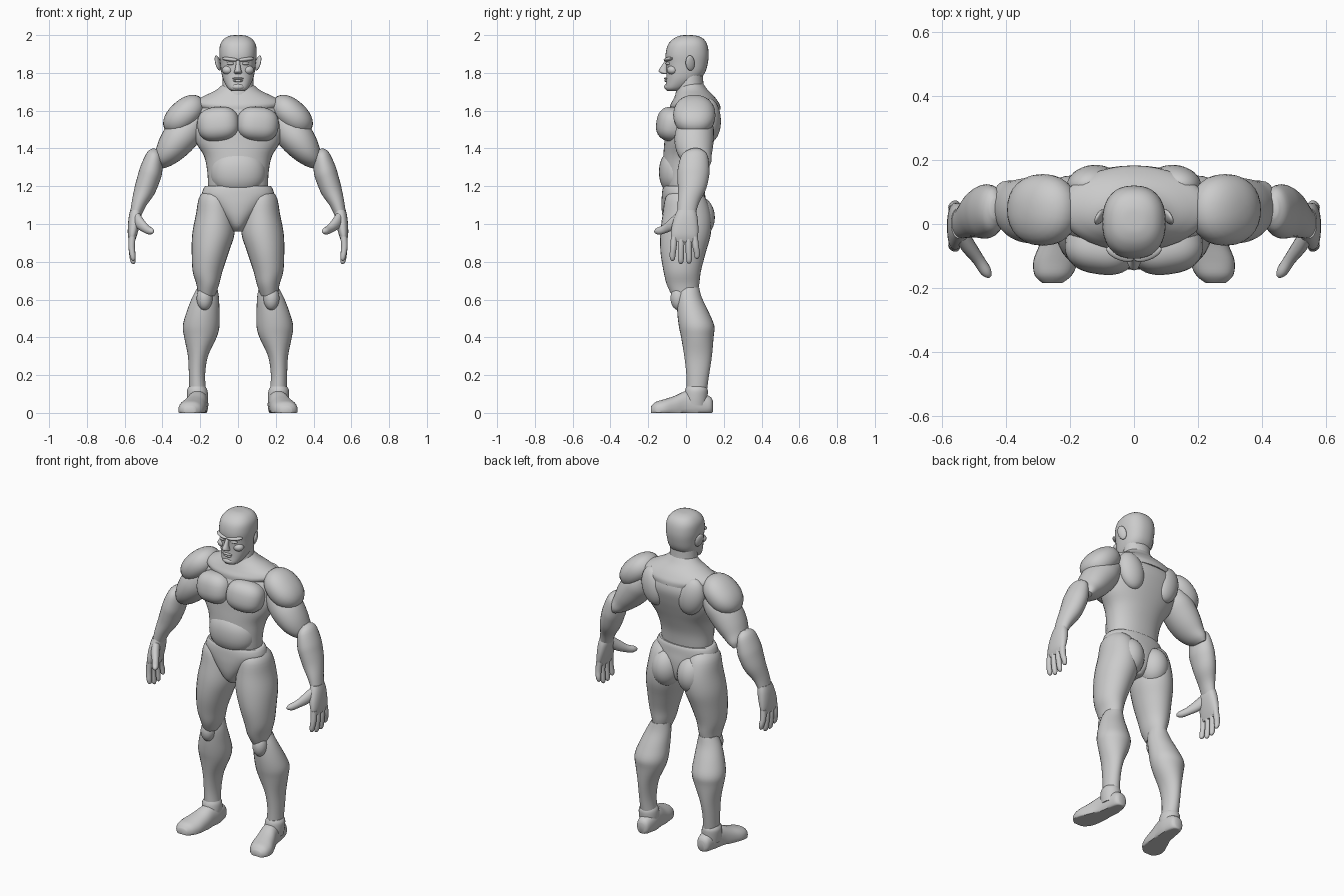
import bpy, bmesh, math
from mathutils import Vector, Matrix

X, Y, Z = Vector((1, 0, 0)), Vector((0, 1, 0)), Vector((0, 0, 1))


def spow(c, e):
    return math.copysign(abs(c) ** e, c)


def finish(name, bm, mirror):
    bmesh.ops.recalc_face_normals(bm, faces=bm.faces)
    me = bpy.data.meshes.new(name)
    bm.to_mesh(me)
    bm.free()
    ob = bpy.data.objects.new(name, me)
    bpy.context.collection.objects.link(ob)
    bpy.ops.object.select_all(action='DESELECT')
    ob.select_set(True)
    bpy.context.view_layer.objects.active = ob
    bpy.ops.object.shade_smooth_by_angle(angle=math.radians(50))
    if mirror:
        ob.modifiers.new("Mirror", 'MIRROR').use_mirror_merge = False
    return ob


def loft(name, rows, u=X, v=Y, mirror=False, power=2.0, seg=28, sub=4, floor=None):
    """Skin rings (x, y, z, ru, rv), smoothly interpolated along the rows."""
    pts = [rows[0]] + list(rows) + [rows[-1]]
    fine = []
    for i in range(1, len(pts) - 2):
        for k in range(sub):
            t = k / sub
            fine.append([0.5 * (2 * b + (c - a) * t + (2 * a - 5 * b + 4 * c - d) * t * t
                                + (3 * b - a - 3 * c + d) * t ** 3)
                         for a, b, c, d in zip(*pts[i - 1:i + 3])])
    fine.append(rows[-1])
    bm = bmesh.new()
    rings = []
    for x, y, z, ru, rv in fine:
        ring = []
        for k in range(seg):
            a = 2 * math.pi * k / seg
            p = (Vector((x, y, z)) + u * (ru * spow(math.cos(a), 2 / power))
                 + v * (rv * spow(math.sin(a), 2 / power)))
            if floor is not None:
                p.z = max(p.z, floor)
            ring.append(bm.verts.new(p))
        rings.append(ring)
    for r, s in zip(rings, rings[1:]):
        for k in range(seg):
            n = (k + 1) % seg
            bm.faces.new((r[k], r[n], s[n], s[k]))
    bm.faces.new(rings[0])
    bm.faces.new(rings[-1])
    return finish(name, bm, mirror)


def blob(name, loc, rad, tilt=(0, 0, 0), mirror=True, e=1.0, seg=28):
    """Ellipsoid; e below 1 makes it boxier, tilt is in degrees."""
    bm = bmesh.new()
    bmesh.ops.create_uvsphere(bm, u_segments=seg, v_segments=seg // 2, radius=1)
    m = Matrix.Translation(loc)
    for ax, ang in zip('ZYX', reversed(tilt)):
        m = m @ Matrix.Rotation(math.radians(ang), 4, ax)
    for w in bm.verts:
        w.co = m @ Vector([spow(c, e) * r for c, r in zip(w.co, rad)])
    return finish(name, bm, mirror)


def body(name, rows, **kw):
    """Centred loft from rows (z, half width, front y, back y)."""
    return loft(name, [(0, (f + b) / 2, z, rx, (b - f) / 2) for z, rx, f, b in rows], **kw)


# Head and face
body("head", [(1.705, .035, -.10, -.03), (1.72, .055, -.109, .0), (1.76, .077, -.105, .065),
              (1.80, .088, -.103, .10), (1.85, .094, -.105, .115), (1.90, .099, -.108, .12),
              (1.95, .094, -.095, .112), (1.982, .072, -.065, .09), (1.997, .04, -.03, .055),
              (2.0, .01, 0, .02)], power=2.35, seg=36)
loft("nose", [(0, -.10, 1.868, .010, .010), (0, -.112, 1.84, .012, .016),
              (0, -.120, 1.812, .018, .025), (0, -.113, 1.80, .021, .022),
              (0, -.108, 1.793, .012, .010)], seg=16)
blob("brow", (.043, -.093, 1.872), (.046, .020, .011), (0, -6, 22))
blob("eye", (.040, -.094, 1.85), (.021, .013, .009), (0, 0, 18), seg=16)
blob("cheek", (.055, -.073, 1.815), (.030, .027, .024), (0, 0, 30))
blob("upper_lip", (0, -.105, 1.770), (.031, .012, .006), mirror=False, seg=16)
blob("lower_lip", (0, -.103, 1.758), (.026, .012, .007), mirror=False, seg=16)
blob("chin", (0, -.090, 1.726), (.036, .026, .019), mirror=False)
blob("ear", (.106, .022, 1.852), (.011, .026, .042), (12, 12, 25), seg=20)
body("neck", [(1.60, .10, -.06, .13), (1.66, .088, -.06, .115), (1.72, .083, -.05, .095),
              (1.79, .08, -.04, .09)])

# Torso
body("torso", [(1.15, .15, -.10, .08), (1.20, .158, -.113, .085), (1.28, .163, -.122, .095),
               (1.36, .18, -.12, .12), (1.43, .222, -.115, .145), (1.50, .243, -.11, .168),
               (1.57, .235, -.095, .182), (1.63, .20, -.07, .165), (1.68, .12, -.045, .13)],
     power=2.2, seg=40)
body("trapezius", [(1.745, .075, -.03, .09), (1.71, .115, -.045, .115), (1.68, .175, -.058, .145),
                   (1.655, .222, -.07, .165), (1.63, .232, -.083, .18), (1.605, .205, -.085, .183)],
     seg=40)
blob("chest_muscle", (.103, -.068, 1.527), (.112, .088, .092), (-8, 5, 8), e=.8, seg=36)
blob("abdomen", (0, -.035, 1.275), (.150, .108, .128), mirror=False, e=.9, seg=36)
blob("shoulder_blade", (.13, .128, 1.55), (.078, .056, .115), (0, 14, -10))

# Arms
blob("shoulder", (.285, .044, 1.577), (.128, .112, .080), (0, 42, 0), e=.92)
loft("upper_arm", [(.22, .05, 1.56, .06, .08), (.265, .048, 1.51, .09, .098),
                   (.305, .043, 1.46, .094, .104), (.342, .043, 1.41, .085, .100),
                   (.375, .048, 1.365, .068, .088), (.402, .062, 1.33, .048, .072),
                   (.416, .078, 1.305, .022, .045)], u=Vector((.86, 0, .5)), mirror=True)
loft("forearm", [(.432, .05, 1.395, .018, .03), (.440, .045, 1.365, .043, .068),
                 (.458, .040, 1.29, .060, .084), (.475, .037, 1.235, .060, .082),
                 (.496, .030, 1.175, .055, .072), (.524, .012, 1.11, .040, .056),
                 (.543, .003, 1.05, .030, .048)], u=Vector((.93, 0, .37)), mirror=True)
loft("palm", [(.542, .003, 1.075, .028, .048), (.545, .0, 1.04, .033, .060),
              (.552, -.005, .99, .031, .070), (.559, -.008, .94, .024, .072),
              (.561, -.008, .905, .014, .064)], mirror=True, power=2.4)
for i, (y0, y1, tip) in enumerate([(-.062, -.071, .805), (-.026, -.027, .788),
                                   (.012, .016, .79), (.045, .058, .815)]):
    loft(f"finger_{i + 1}", [(.560, y0, .935, .018, .018), (.563, (y0 + y1) / 2, .88, .017, .0175),
                             (.558, y1, tip + .03, .015, .016), (.555, y1, tip + .008, .011, .012),
                             (.554, y1, tip, .003, .004)], mirror=True, seg=14)
loft("thumb", [(.545, -.02, 1.045, .022, .030), (.520, -.065, 1.005, .024, .032),
               (.487, -.110, .975, .019, .023), (.464, -.145, .962, .018, .020),
               (.453, -.161, .958, .010, .011), (.450, -.166, .956, .002, .002)],
     u=Vector((.8, -.6, 0)), v=Vector((-.25, -.33, .91)), mirror=True, seg=16)

# Briefs and legs
body("briefs", [(1.202, .172, -.118, .092), (1.185, .184, -.124, .098), (1.15, .188, -.128, .102),
                (1.10, .145, -.130, .108), (1.04, .09, -.124, .105), (.99, .05, -.105, .09),
                (.96, .03, -.07, .06)], seg=40, power=2.2)
blob("buttock", (.088, .058, 1.035), (.086, .095, .115))
loft("thigh", [(.125, -.005, 1.185, .045, .06), (.123, -.003, 1.14, .083, .105),
               (.122, .004, 1.05, .101, .128), (.130, -.002, .95, .112, .134),
               (.147, -.015, .85, .098, .120), (.161, -.020, .75, .079, .099),
               (.160, -.016, .68, .060, .086), (.166, -.008, .62, .045, .066)], mirror=True)
blob("kneecap", (.177, -.038, .607), (.042, .044, .064))
loft("shin", [(.162, .014, .665, .052, .055), (.172, .018, .61, .071, .066),
              (.186, .038, .53, .088, .084), (.195, .056, .46, .097, .094),
              (.199, .060, .40, .086, .086), (.212, .064, .30, .053, .073),
              (.217, .062, .20, .043, .060), (.212, .056, .10, .045, .052)], mirror=True)
loft("ankle", [(.216, .055, .14, .043, .052), (.216, .055, .12, .054, .060),
               (.214, .052, .08, .055, .062), (.214, .05, .04, .05, .06)], mirror=True)
loft("foot", [(.206, .142, .035, .022, .030), (.206, .125, .040, .040, .048),
              (.207, .06, .045, .050, .068), (.215, .0, .042, .053, .074),
              (.230, -.06, .026, .063, .064), (.244, -.115, .018, .070, .054),
              (.252, -.16, .014, .058, .044), (.255, -.185, .012, .030, .022)],
     v=Z, mirror=True, power=2.3, floor=0)
